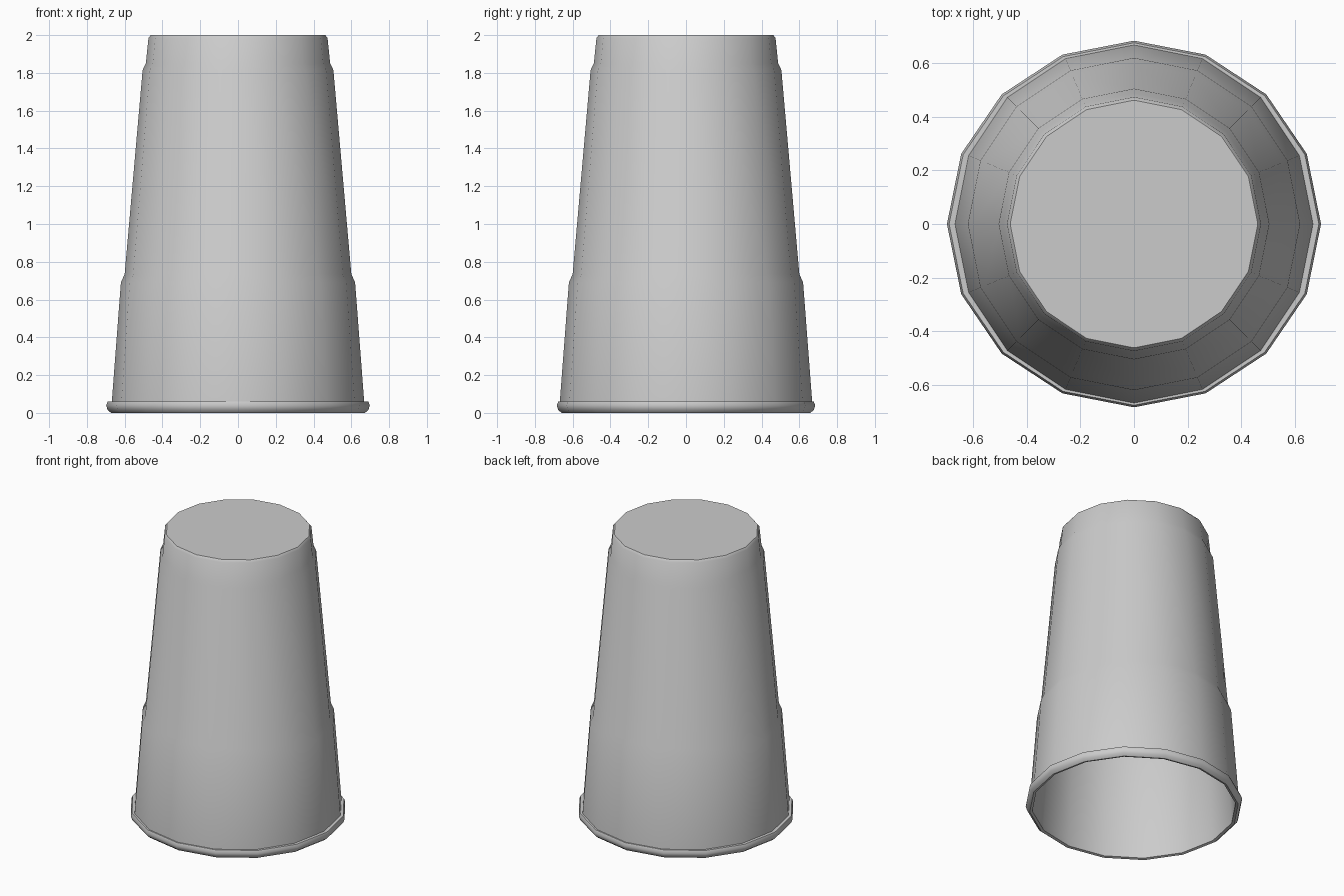
import bpy, bmesh, math

if "Cube" in bpy.data.objects:
    bpy.data.objects.remove(bpy.data.objects["Cube"])

SIDES = 16
# (radius, height) from the centre of the closed base down to the rim
OUTER = [(0.462, 2.0), (0.474, 1.985), (0.488, 1.85), (0.505, 1.815),
         (0.60, 0.735), (0.62, 0.69), (0.668, 0.06)]
LIP = [(0.69, 0.06), (0.698, 0.04), (0.69, 0.015), (0.672, 0.0), (0.655, 0.005)]
INNER = [(0.648, 0.06), (0.60, 0.68), (0.58, 0.735), (0.486, 1.81),
         (0.47, 1.85), (0.455, 1.98)]


def ring(bm, radius, z, sy=1.0):
    return [bm.verts.new((radius * math.cos(2 * math.pi * i / SIDES),
                          radius * sy * math.sin(2 * math.pi * i / SIDES), z))
            for i in range(SIDES)]


# Upturned cup: outer wall, rolled lip and inner wall in one lathe
bm = bmesh.new()
rings = [ring(bm, r, z) for r, z in OUTER]
rings += [ring(bm, r, z, 0.98) for r, z in LIP]
rings += [ring(bm, r, z) for r, z in INNER]
for a, b in zip(rings, rings[1:]):
    for i in range(SIDES):
        j = (i + 1) % SIDES
        bm.faces.new((a[i], b[i], b[j], a[j]))

# Closed base and inside floor
bm.faces.new(rings[0])
bm.faces.new(rings[-1][::-1])
bmesh.ops.recalc_face_normals(bm, faces=bm.faces)

mesh = bpy.data.meshes.new("cup")
bm.to_mesh(mesh)
bm.free()
cup = bpy.data.objects.new("cup", mesh)
bpy.context.collection.objects.link(cup)
bpy.context.view_layer.objects.active = cup
cup.select_set(True)
bpy.ops.object.shade_smooth_by_angle(angle=math.radians(40))
